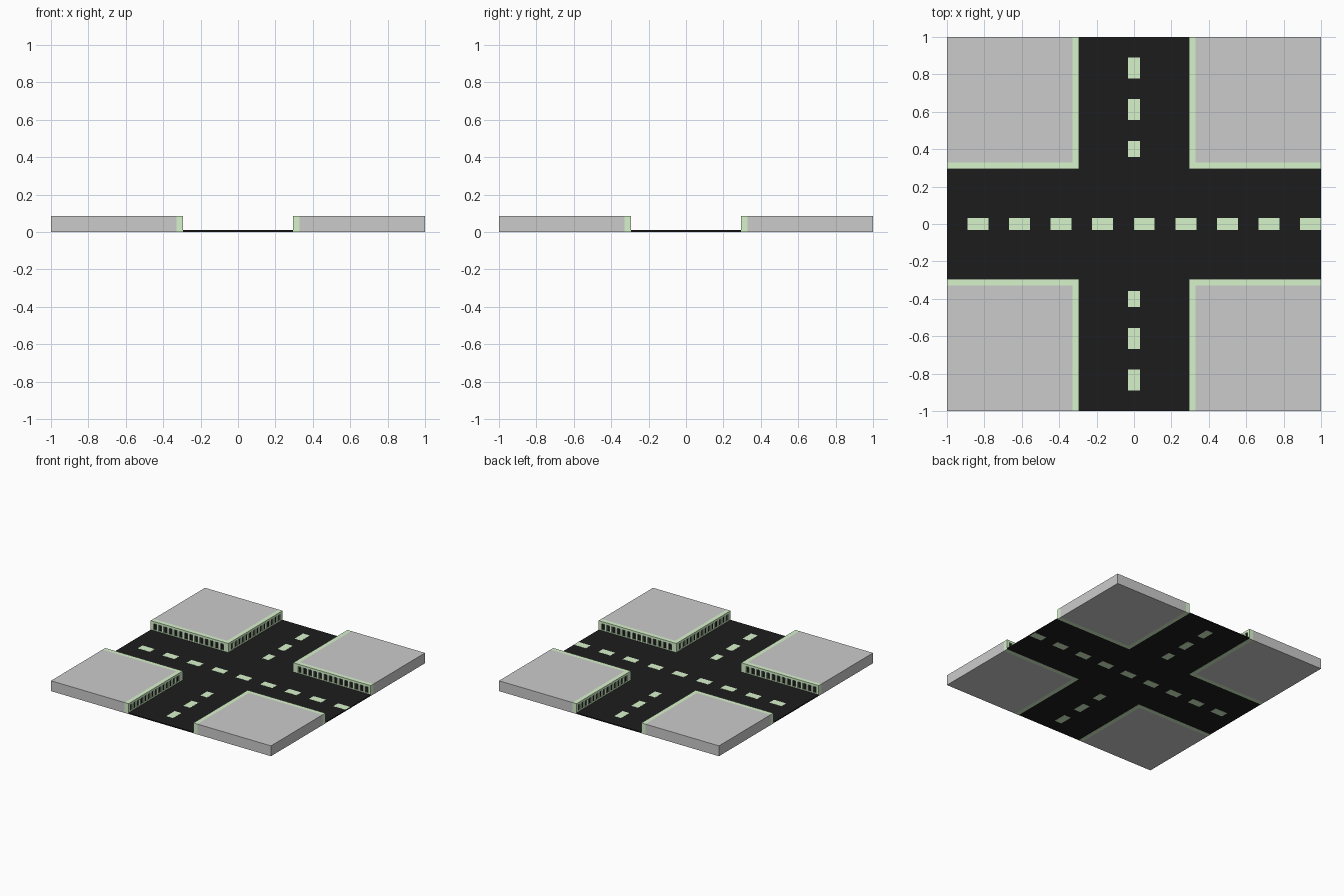
import bpy, bmesh
from mathutils import Matrix, Vector

if "Cube" in bpy.data.objects:
    bpy.data.objects.remove(bpy.data.objects["Cube"])

ROAD, CURB, TOP = 0.295, 0.035, 0.085   # road half width, curb width, pavement height


def material(name, rgb):
    m = bpy.data.materials.new(name)
    m.diffuse_color = (*rgb, 1)
    m.use_nodes = True
    m.node_tree.nodes["Principled BSDF"].inputs["Base Color"].default_value = m.diffuse_color
    return m


black = material("asphalt_black", (0.012, 0.012, 0.012))
green = material("pale_green", (0.68, 0.9, 0.6))


def add_box(bm, lo, hi):
    lo, hi = Vector(lo), Vector(hi)
    mat = Matrix.Translation((lo + hi) / 2) @ Matrix.Diagonal((*(hi - lo), 1))
    bmesh.ops.create_cube(bm, size=1, matrix=mat)


def add_prism(bm, outline, z0, z1):
    face = bm.faces.new([bm.verts.new((x, y, z0)) for x, y in outline])
    ext = bmesh.ops.extrude_face_region(bm, geom=[face])["geom"]
    bmesh.ops.translate(bm, vec=(0, 0, z1 - z0),
                        verts=[v for v in ext if isinstance(v, bmesh.types.BMVert)])
    bmesh.ops.recalc_face_normals(bm, faces=bm.faces)


def finish(bm, name, mat=None):
    me = bpy.data.meshes.new(name)
    bm.to_mesh(me)
    bm.free()
    ob = bpy.data.objects.new(name, me)
    bpy.context.collection.objects.link(ob)
    if mat:
        me.materials.append(mat)
    return ob


def mirror(ob):
    mod = ob.modifiers.new("four_corners", 'MIRROR')
    mod.use_axis = (True, True, False)
    mod.use_mirror_merge = False


# Cross-shaped road
R = ROAD
bm = bmesh.new()
add_prism(bm, [(-R, -1), (R, -1), (R, -R), (1, -R), (1, R), (R, R),
               (R, 1), (-R, 1), (-R, R), (-1, R), (-1, -R), (-R, -R)], 0.001, 0.01)
finish(bm, "road", black)

# Dashed centre lines, visible from above and below
bm = bmesh.new()
for i in range(9):
    x = -0.89 + i * 0.2222
    add_box(bm, (x, -0.031, 0), (min(x + 0.112, 1), 0.031, 0.011))
for s in (-1, 1):
    for a, b in ((0.357, 0.445), (0.556, 0.667), (0.778, 0.889)):
        lo, hi = sorted((s * a, s * b))
        add_box(bm, (-0.031, lo, 0), (0.031, hi, 0.011))
finish(bm, "lane_dashes", green)

# Pavement blocks
P = R + CURB
bm = bmesh.new()
add_box(bm, (P, P, 0), (1, 1, TOP))
mirror(finish(bm, "pavement", None))

# L-shaped curbs with a row of slots along both road faces
bm = bmesh.new()
add_prism(bm, [(R, R), (1, R), (1, P), (P, P), (P, 1), (R, 1)], 0, TOP)
curb = finish(bm, "curb", green)


def slots(bm, front, back):
    n, start, end = 14, R + 0.035, 0.985
    pitch = (end - start) / n
    for i in range(n):
        a = start + (i + 0.2) * pitch
        b = a + pitch * 0.6
        add_box(bm, (a, front, 0.015), (b, back, 0.066))
        add_box(bm, (front, a, 0.015), (back, b, 0.066))


bm = bmesh.new()
slots(bm, R - 0.02, R + 0.014)
cutter = finish(bm, "slot_cutter")
cutter.hide_render = True
cutter.hide_set(True)
cut = curb.modifiers.new("slots", 'BOOLEAN')
cut.operation = 'DIFFERENCE'
cut.solver = 'EXACT'
cut.object = cutter
mirror(curb)

# Dark backs inside the slots
bm = bmesh.new()
slots(bm, R + 0.010, R + 0.016)
mirror(finish(bm, "slot_backs", black))
